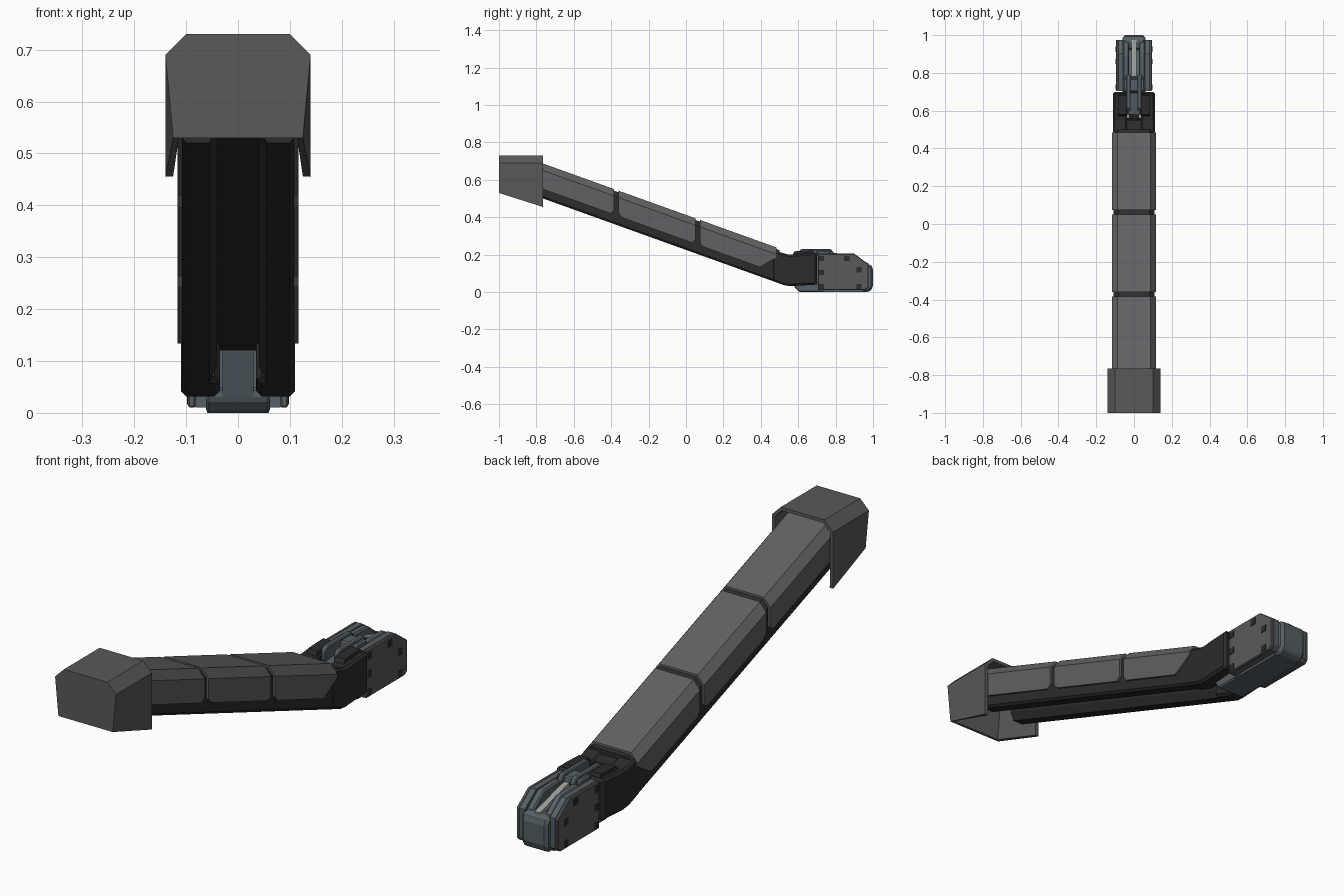
import bpy, bmesh

if "Cube" in bpy.data.objects:
    bpy.data.objects.remove(bpy.data.objects["Cube"])


def material(name, rgb):
    m = bpy.data.materials.new(name)
    m.diffuse_color = (*rgb, 1)
    m.use_nodes = True
    m.node_tree.nodes["Principled BSDF"].inputs["Base Color"].default_value = m.diffuse_color
    return m


DARK = material("dark", (0.025, 0.025, 0.027))
PANEL = material("panel", (0.12, 0.12, 0.125))
STEEL = material("steel", (0.09, 0.115, 0.13))
PLATE = material("plate", (0.10, 0.10, 0.10))
LIGHT = material("light", (0.35, 0.35, 0.34))


def finish(bm, name, mat, bevel=0.0):
    bmesh.ops.recalc_face_normals(bm, faces=bm.faces)
    me = bpy.data.meshes.new(name)
    bm.to_mesh(me)
    bm.free()
    ob = bpy.data.objects.new(name, me)
    bpy.context.collection.objects.link(ob)
    if mat:
        me.materials.append(mat)
    if bevel:
        b = ob.modifiers.new("bevel", 'BEVEL')
        b.width, b.segments, b.limit_method = bevel, 1, 'ANGLE'
    return ob


def loft(bm, a, b, ends=(True, True)):
    va, vb = [bm.verts.new(p) for p in a], [bm.verts.new(p) for p in b]
    n = len(a)
    for i in range(n if all(ends) else n - 1):
        j = (i + 1) % n
        bm.faces.new((va[i], va[j], vb[j], vb[i]))
    if ends[0]:
        bm.faces.new(va)
    if ends[1]:
        bm.faces.new(vb)


def base(y):
    """Height of the sloping underside of the boom."""
    return 0.035 - 0.3595 * (y - 0.53)


def side_prism(name, pts, x0, x1, mat, bevel=0.0, mirror=True, slope=False, x1_pts=None):
    """Extrude a (y, z) outline along x, on both sides if mirrored."""
    bm = bmesh.new()
    outer = x1_pts or pts
    for s in ((1, -1) if mirror else (1,)):
        lift = base if slope else (lambda y: 0)
        loft(bm, [(s * x0, y, z + lift(y)) for y, z in pts],
             [(s * x1, y, z + lift(y)) for y, z in outer])
    return finish(bm, name, mat, bevel)


def sweep(name, half, y0, y1, mat, bevel=0.0):
    """Run a mirrored (x, height) section down the sloping boom."""
    sec = half + [(-x, h) for x, h in reversed(half)]
    bm = bmesh.new()
    loft(bm, *[[(x, y, base(y) + h) for x, h in sec] for y in (y0, y1)])
    return finish(bm, name, mat, bevel)


# Hood: open at the back and underneath
half_hood = [(0.10, 0.73), (0.14, 0.69)]
bm = bmesh.new()
rings = []
for y, x, z in ((-1, 0.125, 0.53), (-0.765, 0.14, 0.455)):
    half = half_hood + [(x, z)]
    rings.append([(-a, y, b) for a, b in reversed(half)] + [(a, y, b) for a, b in half])
loft(bm, *rings, ends=(True, False))
hood = finish(bm, "hood", PLATE)
sol = hood.modifiers.new("shell", 'SOLIDIFY')
sol.thickness, sol.offset = 0.015, -1

# Boom: dark channel beam with two bottom rails
sweep("boom_channel", [(0.04, 0.075), (0.04, 0.035), (0.055, 0.0), (0.10, 0.0), (0.108, 0.01),
                       (0.108, 0.15), (0.082, 0.178)], -0.82, 0.50, DARK)

# Three cover segments: folded top plus side panels
spans = [(-0.82, -0.385), (-0.36, 0.05), (0.075, 0.485)]
for i, (a, b) in enumerate(spans):
    n = i + 1
    sweep(f"top_cover_{n}", [(0.117, 0.135), (0.117, 0.15), (0.088, 0.187)], a, b, PANEL)
    ca, cb = (0.0, 0.02, 0.015)[i], (0.02, 0.02, 0.09)[i]
    low = 0.05
    pts = [(a, 0.15), (b, 0.15), (b, low + (0.085 if i == 2 else 0.02)), (b - cb, low)]
    pts += [(a + ca, low), (a, low + 0.015)]
    side_prism(f"side_cover_{n}", pts, 0.10, 0.117, PANEL, slope=True)

# Elbow: two cheeks, a cross block and a small raised pad
elbow = [(0.46, 0.225), (0.55, 0.20), (0.70, 0.21), (0.70, 0.04), (0.56, 0.032), (0.53, 0.035), (0.46, 0.06)]
side_prism("elbow_cheek", elbow, 0.035, 0.11, DARK, 0.01)
side_prism("elbow_cross_block", [(0.47, 0.21), (0.55, 0.195), (0.56, 0.12), (0.47, 0.13)],
           -0.05, 0.05, DARK, mirror=False)
side_prism("elbow_pad", [(0.57, 0.20), (0.58, 0.218), (0.68, 0.222), (0.69, 0.20)],
           0.04, 0.085, DARK)

# Wrist: neck between the cheeks, lower foot and upper clamp
side_prism("neck", [(0.55, 0.12), (0.58, 0.17), (0.74, 0.19), (0.74, 0.02), (0.60, 0.01), (0.58, 0.03)],
           -0.03, 0.03, STEEL, mirror=False)
side_prism("lower_foot", [(0.58, 0.025), (0.605, 0.0), (0.74, 0.0), (0.74, 0.05), (0.58, 0.05)],
           -0.062, 0.062, STEEL, 0.006, mirror=False)
side_prism("upper_clamp", [(0.60, 0.215), (0.615, 0.23), (0.775, 0.23), (0.79, 0.21), (0.79, 0.17), (0.60, 0.17)],
           0.018, 0.04, STEEL, 0.004)
side_prism("clamp_bridge", [(0.69, 0.17), (0.70, 0.222), (0.77, 0.222), (0.78, 0.17)],
           -0.055, 0.055, STEEL, 0.006, mirror=False)

# Hand: core, slotted cheeks, inclined blade and nose
side_prism("hand_core", [(0.70, 0.0), (0.95, 0.0), (0.95, 0.11), (0.80, 0.16), (0.70, 0.19)],
           -0.06, 0.06, STEEL, mirror=False)
side_prism("hand_cheek", [(0.76, 0.10), (0.76, 0.20), (0.79, 0.208), (0.895, 0.205), (0.965, 0.15), (0.965, 0.10)],
           0.026, 0.058, STEEL, 0.006)
side_prism("blade", [(0.78, 0.12), (0.78, 0.205), (0.81, 0.20), (0.975, 0.155), (0.975, 0.10)],
           -0.012, 0.012, LIGHT, mirror=False)
nose = [(0.92, 0.0), (0.98, 0.0), (1.0, 0.025), (1.0, 0.13), (0.985, 0.15), (0.92, 0.15)]
side_prism("nose", nose, -0.06, 0.06, STEEL, 0.012, mirror=False)

# Side plates with corner bolts
plate = [(0.705, 0.01), (0.96, 0.01), (0.975, 0.025), (0.975, 0.15), (0.90, 0.205), (0.705, 0.205)]
side_prism("side_plate_backing", plate, 0.058, 0.082, STEEL)
side_prism("side_plate", plate, 0.082, 0.096, PLATE, 0.003)
for k, (y, z) in enumerate([(0.725, 0.03), (0.725, 0.105), (0.725, 0.18), (0.86, 0.18),
                            (0.925, 0.03), (0.925, 0.12)]):
    r = 0.014
    side_prism(f"plate_bolt_{k + 1}", [(y - r, z - r), (y + r, z - r), (y + r, z + r), (y - r, z + r)],
               0.09, 0.098, DARK)
